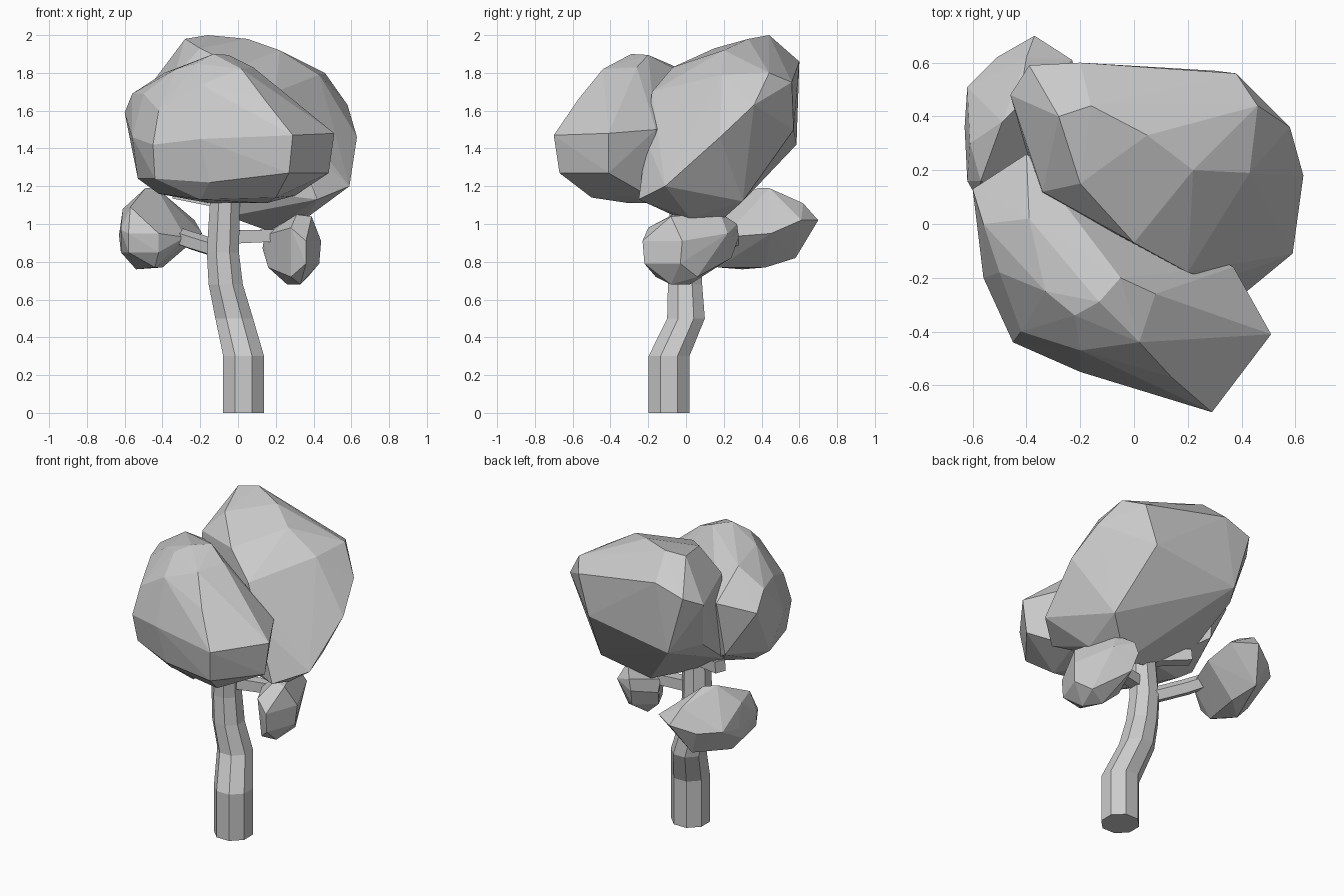
import bpy, bmesh, math
from mathutils import Vector


def finish(bm, name):
    bmesh.ops.recalc_face_normals(bm, faces=bm.faces)
    mesh = bpy.data.meshes.new(name)
    bm.to_mesh(mesh)
    bm.free()
    obj = bpy.data.objects.new(name, mesh)
    bpy.context.collection.objects.link(obj)
    return obj


def tube(name, stations, sides, axis):
    """Faceted limb: stations are (x, y, z, radius), rings square to axis."""
    bm = bmesh.new()
    turn = Vector(axis).to_track_quat('Z', 'Y')
    rings = []
    for x, y, z, r in stations:
        ring = []
        for i in range(sides):
            a = 2 * math.pi * (i + 0.5) / sides
            p = turn @ Vector((r * math.cos(a), r * math.sin(a), 0))
            ring.append(bm.verts.new(p + Vector((x, y, z))))
        rings.append(ring)
    for lo, hi in zip(rings, rings[1:]):
        for i in range(sides):
            j = (i + 1) % sides
            bm.faces.new((lo[i], lo[j], hi[j], hi[i]))
    bm.faces.new(rings[0])
    bm.faces.new(rings[-1])
    return finish(bm, name)


def clump(name, points):
    """Leaf mass: convex faceted boulder through its corner points."""
    bm = bmesh.new()
    for p in points:
        bm.verts.new(p)
    out = bmesh.ops.convex_hull(bm, input=bm.verts)
    loose = {e for e in out["geom_interior"] + out["geom_unused"]
             if isinstance(e, bmesh.types.BMVert)}
    bmesh.ops.delete(bm, geom=list(loose), context='VERTS')
    bmesh.ops.dissolve_limit(bm, angle_limit=math.radians(2),
                             verts=bm.verts, edges=bm.edges)
    return finish(bm, name)


# Bent octagonal trunk
tube("trunk", [(.03, -.09, 0, .117), (.03, -.09, .3, .117), (-.02, 0, .5, .108),
               (-.065, -.005, .68, .098), (-.08, 0, .85, .092),
               (-.07, -.01, 1.1, .086), (-.06, -.02, 1.3, .08)], 8, (0, 0, 1))

# Side branches
tube("left_branch", [(-.09, 0, .86, .05), (-.25, .18, .91, .05),
                     (-.36, .34, .95, .045)], 5, (-.3, .35, .1))
tube("right_branch", [(-.06, 0, .93, .05), (.22, .05, .94, .045)], 4, (1, .15, .05))
tube("upper_branch", [(-.08, 0, 1.12, .05), (-.33, .12, 1.17, .05)], 4, (-1, .4, .1))

# Large leaf mass at the front
clump("front_foliage", [
    (-.05, -.2, 1.895), (-.13, -.29, 1.9), (-.22, -.34, 1.85), (-.33, -.25, 1.82),
    (.02, -.44, 1.82), (.08, -.26, 1.83), (.14, -.57, 1.66), (.23, -.34, 1.66),
    (-.2, -.47, 1.74), (-.39, .02, 1.8), (-.4, .26, 1.65), (-.6, .13, 1.59),
    (-.56, 0, 1.69), (-.56, -.2, 1.46), (-.45, -.44, 1.42), (-.2, -.55, 1.45),
    (.29, -.7, 1.47), (.27, -.67, 1.27), (.51, -.41, 1.48), (.48, -.41, 1.27),
    (-.44, -.4, 1.24), (-.53, -.1, 1.24), (-.15, -.52, 1.22), (.2, -.5, 1.14),
    (-.2, -.4, 1.13), (-.42, -.1, 1.16), (.15, -.3, 1.11), (.37, -.16, 1.5),
    (.3, -.2, 1.15), (-.15, 0, 1.11), (-.42, .2, 1.3), (-.5, -.18, 1.69),
    (-.42, -.4, 1.6)])

# Large leaf mass leaning to the back
clump("back_foliage", [
    (-.16, .44, 2), (.05, .33, 1.98), (-.28, .4, 1.98), (-.2, .15, 1.93),
    (-.34, .12, 1.78), (.22, .2, 1.92), (.46, .44, 1.8), (.38, .56, 1.75),
    (-.39, .59, 1.8), (-.2, .6, 1.86), (-.46, .48, 1.74), (.58, .36, 1.63),
    (.63, .18, 1.46), (.59, -.11, 1.2), (.42, -.25, 1.13), (.36, .02, 1.03),
    (.17, .12, .96), (-.05, .05, 1.04), (0, -.07, 1.83), (.2, -.18, 1.7),
    (.35, -.2, 1.42), (-.28, .585, 1.42), (-.4, .4, 1.44), (.4, .3, 1.12),
    (-.35, .1, 1.22), (.43, .19, 1.79), (.3, .57, 1.5)])

# Small leaf mass on the left branch
clump("left_foliage", [
    (-.49, .38, 1.19), (-.43, .44, 1.19), (-.61, .3, 1.08), (-.63, .36, .94),
    (-.62, .51, .97), (-.51, .62, .97), (-.37, .7, 1.02), (-.23, .61, 1.02),
    (-.19, .45, .95), (-.28, .2, .93), (-.58, .09, .95), (-.42, .1, .95),
    (-.4, .42, .77), (-.54, .3, .76), (-.62, .3, .85), (-.45, .58, .82),
    (-.44, .17, .77), (-.57, .16, 1.09), (-.4, .62, 1.11), (-.62, .16, .97),
    (-.58, .11, .85), (-.42, .11, .85)])

# Small leaf mass on the right branch
clump("right_foliage", [
    (.29, .18, 1.06), (.31, -.07, 1.05), (.39, -.08, 1.04), (.28, -.2, .98),
    (.36, -.23, .91), (.36, -.22, .79), (.44, -.02, .91), (.43, -.03, .79),
    (.33, -.08, .68), (.26, .02, .68), (.37, .06, .72), (.16, .05, .77),
    (.13, .1, .87), (.14, .06, .94), (.2, .28, .93), (.22, .24, .82),
    (.34, .22, .95), (.28, -.16, .72), (.22, .27, 1)])
